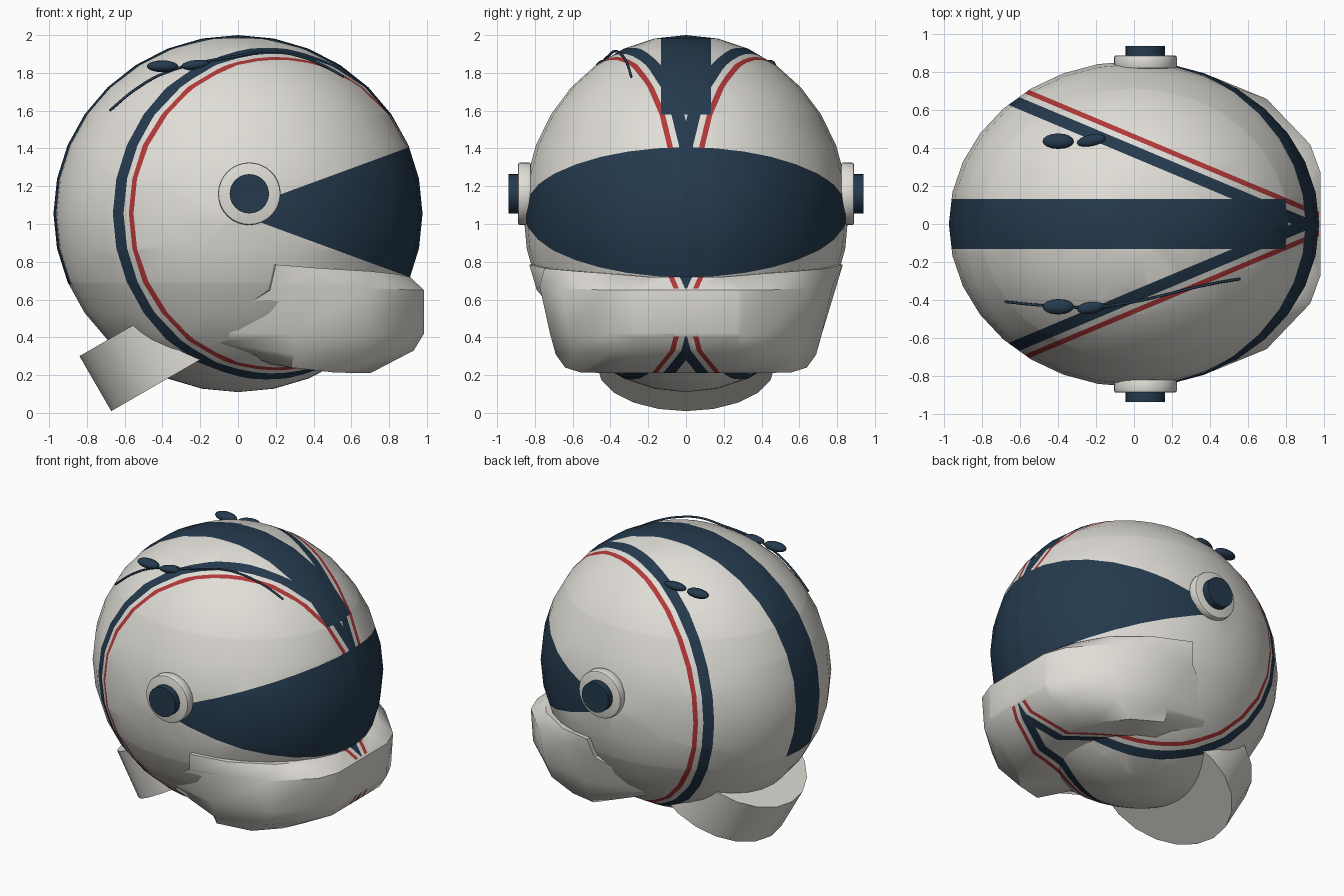
import bpy, bmesh, math
from mathutils import Vector, Matrix

if "Cube" in bpy.data.objects:
    bpy.data.objects.remove(bpy.data.objects["Cube"])


def material(name, rgb):
    m = bpy.data.materials.new(name)
    m.use_nodes = True
    m.diffuse_color = (*rgb, 1)
    m.node_tree.nodes["Principled BSDF"].inputs["Base Color"].default_value = (*rgb, 1)
    return m


MATS = [material("shell white", (0.75, 0.73, 0.68)),
        material("navy", (0.018, 0.042, 0.075)),
        material("red", (0.45, 0.04, 0.04))]
WHITE, NAVY, RED = range(3)


def finish(bm, name, colour=WHITE, paint=None, angle=40):
    bmesh.ops.recalc_face_normals(bm, faces=bm.faces)
    for f in bm.faces:
        f.smooth = True
        f.material_index = paint(f.calc_center_median()) if paint else colour
    mesh = bpy.data.meshes.new(name)
    bm.to_mesh(mesh)
    bm.free()
    mesh.set_sharp_from_angle(angle=math.radians(angle))
    for m in MATS:
        mesh.materials.append(m)
    ob = bpy.data.objects.new(name, mesh)
    bpy.context.collection.objects.link(ob)
    return ob


def cut(bm, point, normal):
    bmesh.ops.bisect_plane(bm, geom=bm.verts[:] + bm.edges[:] + bm.faces[:],
                           plane_co=point, plane_no=normal, dist=1e-5)


# Painted layout: side rings lie between slanted vertical planes
SLOPE = 0.42
RINGS = (0.35, 0.415, 0.447, 0.475)
BAND = 0.133
BAND_FRONT, BAND_BACK = 1.58, 0.68
VISOR_MID, VISOR_SLOPE, VISOR_X = 1.063, 0.367, -0.03


def cut_rings(bm):
    for d in RINGS:
        for s in (1, -1):
            cut(bm, (d / SLOPE, 0, 0), (SLOPE, s, 0))


def ring_colour(p):
    d = abs(p.y) + SLOPE * p.x
    if RINGS[0] < d < RINGS[1]:
        return NAVY
    return RED if RINGS[2] < d < RINGS[3] else WHITE


def shell_colour(p):
    if abs(p.z - VISOR_MID) < VISOR_SLOPE * (p.x - VISOR_X):
        return NAVY
    if abs(p.y) < BAND and p.z > (BAND_FRONT if p.x > 0 else BAND_BACK):
        return NAVY
    return ring_colour(p)


def chin_colour(p):
    return ring_colour(p) if p.x < 0.975 else WHITE


# Helmet shell with visor, centre band and rings
bm = bmesh.new()
bmesh.ops.create_uvsphere(bm, u_segments=32, v_segments=16, radius=1)
bmesh.ops.transform(bm, verts=bm.verts, matrix=Matrix.Translation((0, 0, 1.055))
                    @ Matrix.Diagonal((0.977, 0.86, 0.945, 1)))
cut_rings(bm)
for s in (1, -1):
    cut(bm, (0, s * BAND, 0), (0, 1, 0))
    cut(bm, (VISOR_X, 0, VISOR_MID), (-VISOR_SLOPE, 0, s))
for z in (BAND_FRONT, BAND_BACK):
    cut(bm, (0, 0, z), (0, 0, 1))
finish(bm, "helmet_shell", paint=shell_colour)

# Chin guard: rows from top to bottom, each from rear to front on one side
rows = [
    [(.20, .83, .785), (.45, .75, .765), (.70, .58, .75), (.84, .38, .735), (.91, .20, .72)],
    [(.17, .79, .65), (.42, .775, .67), (.70, .66, .66), (.93, .42, .65), (.985, .27, .65)],
    [(-.18, .60, .43), (.30, .72, .42), (.68, .62, .42), (.92, .41, .42), (.985, .27, .42)],
    [(-.10, .58, .37), (.30, .69, .31), (.64, .60, .31), (.85, .41, .32), (.93, .27, .33)],
    [(.10, .50, .30), (.28, .64, .24), (.50, .56, .215), (.64, .40, .21), (.70, .27, .21)],
]
rows.insert(0, [(x * .8, y * .8, z) for x, y, z in rows[0]])
rows.append([(x * .55, y * .6, .26) for x, y, z in rows[-1]])
bm = bmesh.new()
grid = []
for row in rows:
    x, y, z = row[0]
    half = [(x * .85, y * .85, z)] + row
    full = half + [(x, -y, z) for x, y, z in reversed(half)]
    grid.append([bm.verts.new(p) for p in full])
for a, b in zip(grid, grid[1:]):
    for i in range(len(a) - 1):
        bm.faces.new((a[i], a[i + 1], b[i + 1], b[i]))
cut(bm, (0, 0, 0), (0, 1, 0))
cut(bm, (0.975, 0, 0), (1, 0, 0))
cut_rings(bm)
finish(bm, "chin_guard", paint=chin_colour)


def disc(name, centre, axis, radius, depth, colour, sides=32, bevel=0, turn=0):
    bm = bmesh.new()
    bmesh.ops.create_cone(bm, cap_ends=True, segments=sides, radius1=radius,
                          radius2=radius, depth=depth)
    if bevel:
        rim = [e for e in bm.edges if abs(e.verts[0].co.z - e.verts[1].co.z) < 1e-4]
        bmesh.ops.bevel(bm, geom=rim, offset=bevel, segments=2, affect='EDGES', profile=0.5)
    rot = Vector(axis).to_track_quat('Z', 'Y').to_matrix().to_4x4()
    bmesh.ops.transform(bm, verts=bm.verts, matrix=Matrix.Translation(centre) @ rot)
    return finish(bm, name, colour)


# Neck pad: a tilted disc sunk into the lower back
tilt = math.radians(30)
disc("neck_pad", (-.348, 0, .39), (-math.sin(tilt), 0, math.cos(tilt)),
     .47, .336, WHITE, sides=20)

# Side pivots and buttons
for side, s in (("left", 1), ("right", -1)):
    disc("pivot_ring_" + side, (.06, s * .855, 1.16), (0, s, 0), .166, .07, WHITE, bevel=.012)
    disc("pivot_button_" + side, (.06, s * .905, 1.16), (0, s, 0), .104, .07, NAVY)


# Small pods on the crown
def pod(name, centre, size, yaw, pitch):
    bm = bmesh.new()
    bmesh.ops.create_uvsphere(bm, u_segments=16, v_segments=10, radius=1)
    bmesh.ops.transform(bm, verts=bm.verts, matrix=Matrix.Translation(centre)
                        @ Matrix.Rotation(yaw, 4, 'Z') @ Matrix.Rotation(pitch, 4, 'Y')
                        @ Matrix.Diagonal((*size, 1)))
    finish(bm, name, NAVY, angle=60)


for side, s in (("a", 1), ("b", -1)):
    pod("rear_pod_" + side, (-.40, s * .437, 1.835), (.083, .041, .031), 0, 0)
    pod("front_pod_" + side, (-.225, s * .44, 1.842), (.077, .032, .026), .18, -.1)

# Thin cable over the crown on one side
path = [(-.68, -.41, 1.60), (-.54, -.425, 1.715), (-.40, -.435, 1.795), (-.22, -.44, 1.85),
        (0, -.41, 1.89), (.16, -.375, 1.915), (.30, -.34, 1.895), (.44, -.31, 1.845),
        (.56, -.29, 1.78)]
curve = bpy.data.curves.new("cable", 'CURVE')
curve.dimensions = '3D'
curve.bevel_depth = 0.007
curve.bevel_resolution = 2
curve.use_fill_caps = True
spline = curve.splines.new('BEZIER')
spline.bezier_points.add(len(path) - 1)
for bp, co in zip(spline.bezier_points, path):
    bp.co = co
    bp.handle_left_type = bp.handle_right_type = 'AUTO'
curve.materials.append(MATS[NAVY])
bpy.context.collection.objects.link(bpy.data.objects.new("cable", curve))
